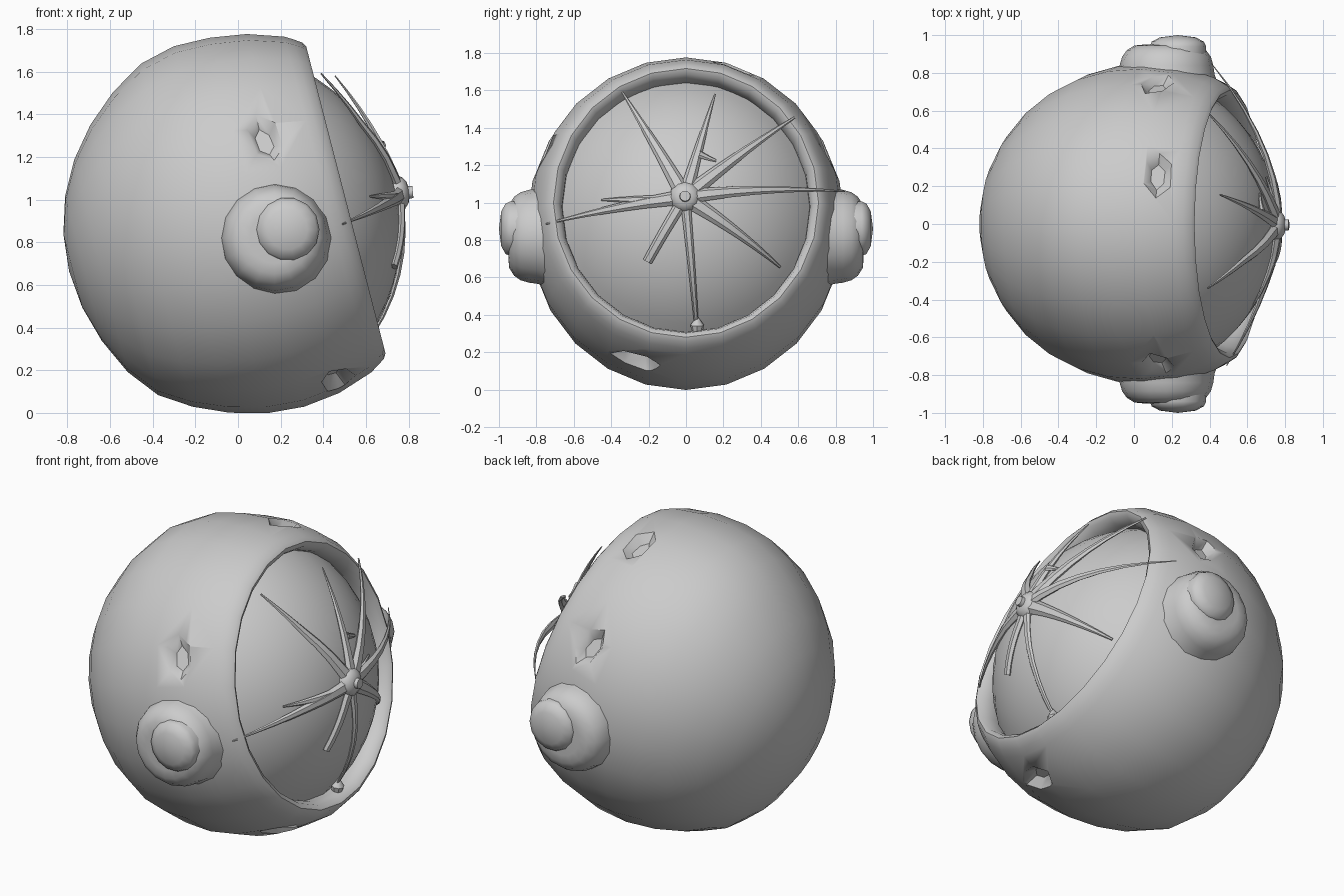
import bpy, bmesh, math
from mathutils import Vector

if "Cube" in bpy.data.objects:
    bpy.data.objects.remove(bpy.data.objects["Cube"])

C = Vector((0.07, 0, 0.886))            # shell centre
AXIS = Vector((0.968, 0, 0.25)).normalized()
VC = C - AXIS * 0.175                   # visor centre
R, RV, YV = 0.89, 0.863, 0.97


def finish(name, bm, angle=40):
    bmesh.ops.recalc_face_normals(bm, faces=bm.faces)
    me = bpy.data.meshes.new(name)
    bm.to_mesh(me)
    bm.free()
    ob = bpy.data.objects.new(name, me)
    bpy.context.collection.objects.link(ob)
    bpy.ops.object.select_all(action='DESELECT')
    ob.select_set(True)
    bpy.context.view_layer.objects.active = ob
    bpy.ops.object.shade_smooth_by_angle(angle=math.radians(angle))
    return ob


def loft(bm, rings):
    """Skin a list of vertex rings; a one-vertex ring is a pole."""
    for a, b in zip(rings, rings[1:]):
        n = max(len(a), len(b))
        for i in range(n):
            j = (i + 1) % n
            q = [a[i % len(a)], a[j % len(a)], b[j % len(b)], b[i % len(b)]]
            bm.faces.new(list(dict.fromkeys(q)))


def revolve(name, profile, origin, axis, seg=24, ysc=1.0, angle=40):
    """profile: (distance along axis, radius)."""
    bm = bmesh.new()
    u = Vector((0, 1, 0)) if abs(axis.y) < 0.5 else Vector((1, 0, 0))
    u = (u - axis * u.dot(axis)).normalized()
    v = axis.cross(u)
    rings = []
    for d, r in profile:
        ring = []
        for i in range(seg if r > 1e-4 else 1):
            t = 2 * math.pi * i / seg
            p = origin + axis * d + (u * math.cos(t) + v * math.sin(t)) * r
            ring.append(bm.verts.new((p.x, p.y * ysc, p.z)))
        rings.append(ring)
    loft(bm, rings)
    return finish(name, bm, angle)


def arc(rad, a0, a1, n):
    return [(rad * math.cos(math.radians(a0 + (a1 - a0) * i / n)),
             rad * math.sin(math.radians(a0 + (a1 - a0) * i / n))) for i in range(n + 1)]


# Shell: outer ball, rolled lip around the face opening, inner liner
lip = [(0.40, 0.79), (0.437, 0.765), (0.45, 0.742), (0.435, 0.715), (0.38, 0.695),
       (0.32, 0.69), (0.27, 0.71)]
shell = revolve("helmet_shell", arc(R, 180, 66, 10) + lip + arc(0.80, 71, 180, 8),
                C, AXIS, 24, 0.955, 50)
# Slightly squarer crown and underside towards the back
for v in shell.data.vertices:
    dx, dz = v.co.x - C.x, v.co.z - C.z
    v.co.z += math.copysign(0.035, dz) * math.exp(-((dx + 0.52) / 0.24) ** 2) * min(1, (dz / 0.75) ** 2)

# Recessed vents: tapered six-sided cutters
vents = [((0.125, -0.745, 1.29), (0.09, 0.0, -0.24), 0.075),
         ((0.125, 0.745, 1.29), (0.09, 0.0, -0.24), 0.075),
         ((0.13, 0.26, 1.72), (0.02, 1.0, 0.0), 0.075),
         ((0.46, -0.27, 0.165), (0.12, 0.26, -0.10), 0.07)]
outline = [(-1, 0.2), (-0.35, 1), (0.55, 0.9), (1, -0.1), (0.5, -1), (-0.5, -0.8)]
for pos, along, w in vents:
    p = Vector(pos)
    n = (p - C).normalized()
    u = Vector(along)
    u = (u - n * u.dot(n)).normalized()
    v = n.cross(u)
    bm = bmesh.new()
    rings = [[bm.verts.new(p + n * h + (u * a * 0.14 + v * b * w) * s) for a, b in outline]
             for h, s in ((0.06, 1.6), (-0.045, 0.5))]
    loft(bm, rings)
    for ring in rings:
        bm.faces.new(ring)
    cutter = finish("vent_cutter", bm)
    cutter.hide_render = True
    mod = shell.modifiers.new("vent", 'BOOLEAN')
    mod.operation = 'DIFFERENCE'
    mod.solver = 'EXACT'
    mod.object = cutter
    bpy.context.view_layer.objects.active = shell
    bpy.ops.object.modifier_apply(modifier=mod.name)
    bpy.data.objects.remove(cutter)

# Visor: domed cap sunk behind the lip
revolve("visor", arc(RV, 0, 55, 9), VC, AXIS, 32, YV)

# Ear pods: rounded base with a domed cap set up and forward of its centre
for side, label in ((-1, "front"), (1, "rear")):
    ax = Vector((0, side, 0))
    base = [(0.70, 0.29), (0.79, 0.255), (0.84, 0.248), (0.885, 0.235), (0.92, 0.21),
            (0.945, 0.17), (0.95, 0.12), (0.95, 0)]
    revolve(label + "_ear_base", base, Vector((0.172, 0, 0.82)), ax, 16)
    cap = [(0.88, 0.15), (0.94, 0.15), (0.965, 0.138), (0.988, 0.095), (1.0, 0)]
    revolve(label + "_ear_cap", cap, Vector((0.232, 0, 0.86)), ax, 14)

# Starburst hub at the visor centre
HUB = Vector((0.765, -0.005, 1.03))
revolve("burst_hub", [(-0.05, 0.075), (-0.02, 0.085), (0.01, 0.075), (0.03, 0.05),
                      (0.035, 0.03), (0.055, 0.028), (0.055, 0)],
        HUB, Vector((0.98, 0, 0.1)).normalized(), 12)


def spike(name, tip, r0, r1, bow=0.0, start=HUB, steps=7):
    """Tapered flattened spike arching over the visor from start to tip."""
    tip = Vector(tip)
    pts = []
    for i in range(steps + 1):
        t = i / steps
        d = start.lerp(tip, t) + AXIS * bow * 4 * t * (1 - t) - VC
        length = Vector((d.x, d.y / YV, d.z)).length
        pts.append(VC + d * max(1, (RV + 0.01) / length))
    bm = bmesh.new()
    rings = []
    for i, c in enumerate(pts):
        d = (pts[min(i + 1, steps)] - pts[max(i - 1, 0)]).normalized()
        w = d.cross((c - VC).normalized()).normalized()
        out = w.cross(d)
        r = r0 + (r1 - r0) * i / steps
        rings.append([bm.verts.new(c + (w * math.cos(k * math.pi / 3) +
                                        out * 0.6 * math.sin(k * math.pi / 3)) * r)
                      for k in range(6)])
    loft(bm, rings)
    bm.faces.new(rings[-1])
    finish(name, bm)


# Main spikes: tip position, base radius, tip radius, bow
spikes = [((0.39, -0.34, 1.59), 0.045, 0.006, 0.03), ((0.455, 0.155, 1.58), 0.04, 0.005, 0.03),
          ((0.40, 0.58, 1.455), 0.045, 0.007, 0.05), ((0.41, 0.85, 1.06), 0.04, 0.003, 0.09),
          ((0.56, 0.49, 0.66), 0.048, 0.007, 0.03), ((0.62, 0.055, 0.36), 0.028, 0.012, 0.04),
          ((0.71, -0.20, 0.69), 0.032, 0.026, 0.02), ((0.49, -0.75, 0.885), 0.042, 0.004, 0.05)]
for i, (tip, r0, r1, bow) in enumerate(spikes):
    spike("burst_spike_%d" % (i + 1), tip, r0, r1, bow)

# Short side barbs: tip, base radius, tip radius, start
barbs = [((0.60, -0.44, 1.01), 0.03, 0.005, (0.74, -0.17, 1.01)),
         ((0.66, 0.16, 1.22), 0.022, 0.008, (0.68, 0.07, 1.26)),
         ((0.70, 0.25, 1.08), 0.025, 0.008, (0.75, 0.05, 1.04))]
for i, (tip, r0, r1, start) in enumerate(barbs):
    spike("burst_barb_%d" % (i + 1), tip, r0, r1, 0, Vector(start), 3)

# Drop at the end of the lowest spike
revolve("spike_drop", [(-0.04, 0), (-0.03, 0.03), (0.0, 0.037), (0.03, 0.015), (0.05, 0)],
        Vector((0.625, 0.06, 0.345)), Vector((0.15, 0, 0.99)).normalized(), 8)
